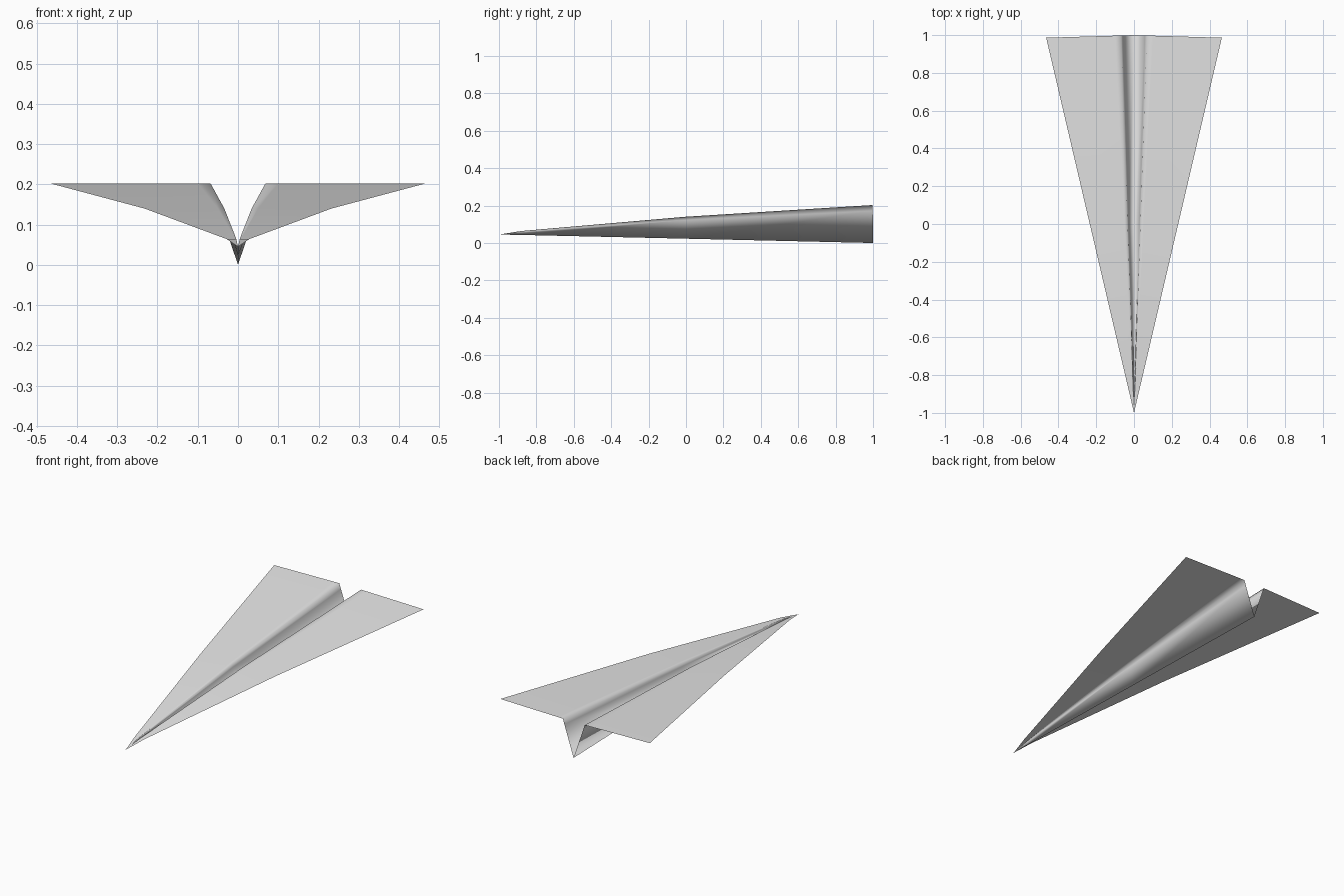
import bpy
import bmesh

# Remove the default cube
cube = bpy.data.objects.get("Cube")
if cube:
    bpy.data.objects.remove(cube, do_unlink=True)

# Paper material
paper = bpy.data.materials.new("light_grey_paper")
paper.use_nodes = True
colour = (0.8, 0.8, 0.8, 1)
paper.diffuse_color = colour
paper.node_tree.nodes["Principled BSDF"].inputs["Base Color"].default_value = colour

# Half cross-section at the tail: (distance from centre, fraction of keel-to-wing height)
HALF = [(0, 0), (0.058, 0.85), (0.068, 1), (0.10, 1), (0.465, 1)]
SECTION = [(-x, h) for x, h in reversed(HALF[1:])] + HALF

# Stations from nose to tail: (y, keel height, wing height)
STATIONS = [(-1, 0.045, 0.045), (-0.88, 0.043, 0.064),
            (0, 0.023, 0.14), (1, 0, 0.202)]


def section_row(bm, y, keel, wing):
    """One folded cross-section, widening in proportion to the distance from the nose."""
    t = (y + 1) / 2
    return [bm.verts.new((x * t, y - 0.03 * abs(x) * t, keel + (wing - keel) * h))
            for x, h in SECTION]


# Folded sheet: wings, fold walls and keel
bm = bmesh.new()
rows = [section_row(bm, *station) for station in STATIONS]
for front, back in zip(rows, rows[1:]):
    for i in range(len(SECTION) - 1):
        bm.faces.new((front[i], front[i + 1], back[i + 1], back[i]))
bmesh.ops.remove_doubles(bm, verts=bm.verts, dist=0.00001)
for face in bm.faces:
    face.smooth = True

mesh = bpy.data.meshes.new("folded_paper_plane")
bm.to_mesh(mesh)
bm.free()
mesh.materials.append(paper)
plane = bpy.data.objects.new("folded_paper_plane", mesh)
bpy.context.collection.objects.link(plane)
